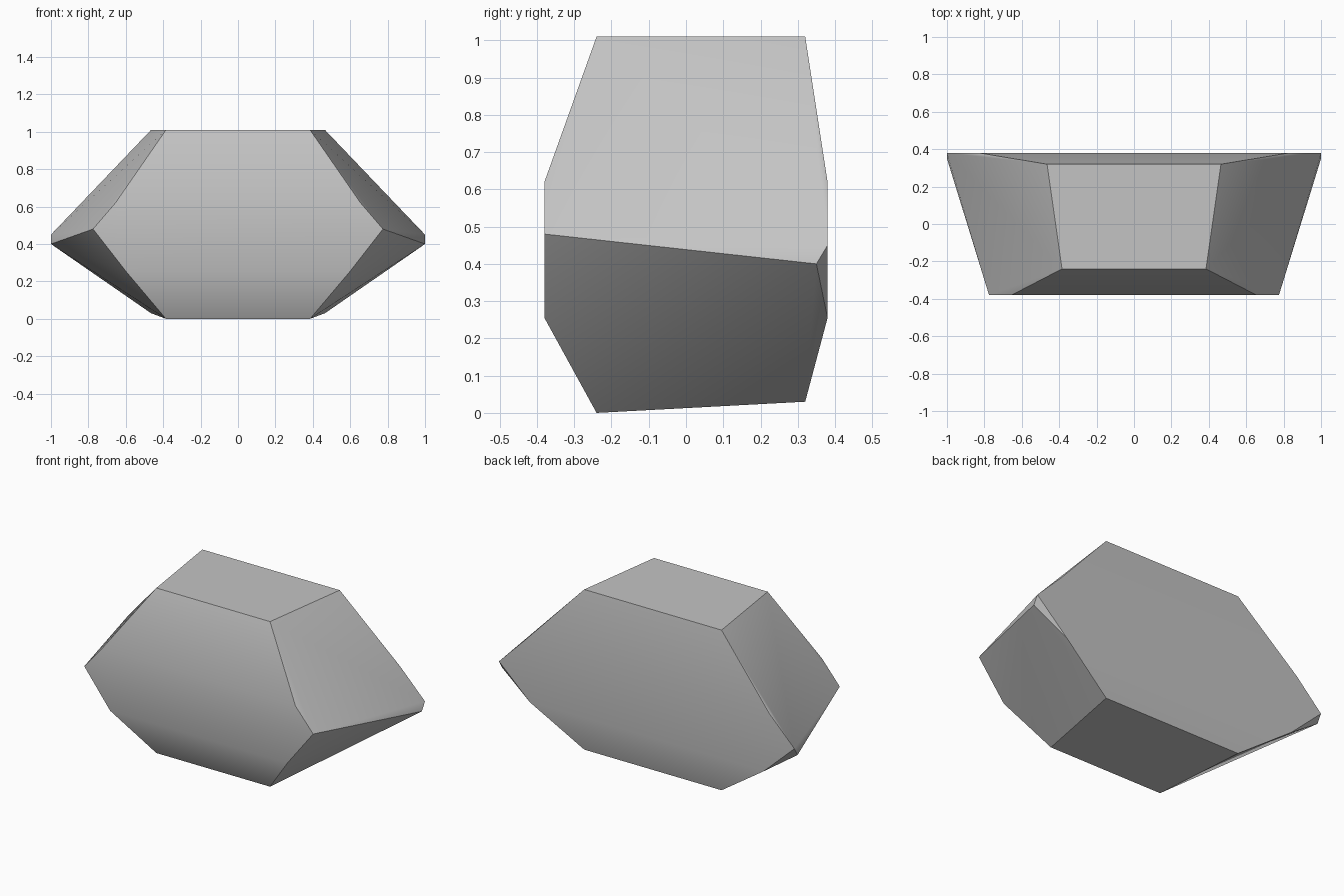
import bpy, bmesh, math

cube = bpy.data.objects.get("Cube")
if cube:
    bpy.data.objects.remove(cube, do_unlink=True)

# One plain grey stone colour
stone = bpy.data.materials.new("stone_grey")
stone.use_nodes = True
grey = (0.55, 0.55, 0.55, 1)
stone.diffuse_color = grey
stone.node_tree.nodes["Principled BSDF"].inputs["Base Color"].default_value = grey

# Corners of one half of the boulder, mirrored across x
corners = [
    (0.385, -0.24, 1.01), (0.465, 0.32, 1.01),                      # flat top
    (0.655, -0.38, 0.62), (0.775, -0.38, 0.48), (0.60, -0.38, 0.255),  # front
    (0.83, 0.38, 0.62), (1.0, 0.38, 0.45), (0.79, 0.38, 0.255),     # back
    (1.0, 0.35, 0.40),                                              # side tip
    (0.385, -0.24, 0.0), (0.465, 0.32, 0.03),                       # underside
]

bm = bmesh.new()
for x, y, z in corners:
    for side in (1, -1):
        bm.verts.new((side * x, y, z))
bmesh.ops.convex_hull(bm, input=bm.verts[:])
bmesh.ops.dissolve_limit(bm, angle_limit=math.radians(1),
                         verts=bm.verts[:], edges=bm.edges[:])
bmesh.ops.recalc_face_normals(bm, faces=bm.faces[:])
mesh = bpy.data.meshes.new("boulder")
bm.to_mesh(mesh)
bm.free()

boulder = bpy.data.objects.new("boulder", mesh)
mesh.materials.append(stone)
bpy.context.collection.objects.link(boulder)

# Soft shading over gentle bends, crisp main edges
bpy.ops.object.select_all(action="DESELECT")
boulder.select_set(True)
bpy.context.view_layer.objects.active = boulder
bpy.ops.object.shade_smooth_by_angle(angle=math.radians(32))
